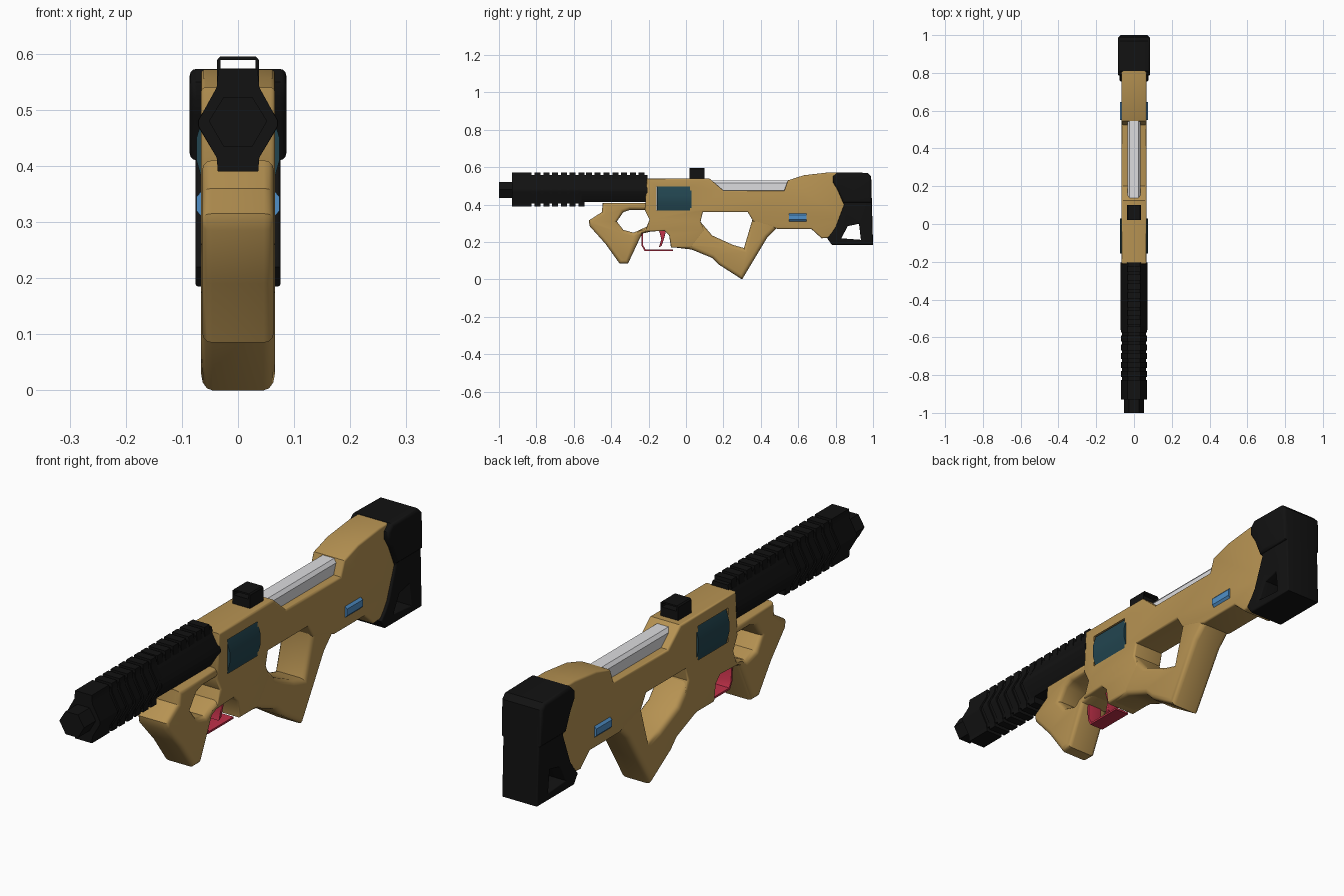
import bpy, bmesh, math
from mathutils import Matrix

cube = bpy.data.objects.get("Cube")
if cube:
    bpy.data.objects.remove(cube, do_unlink=True)


def material(name, rgb, rough=0.6):
    m = bpy.data.materials.new(name)
    m.use_nodes = True
    col = (*rgb, 1)
    m.diffuse_color = col
    bsdf = m.node_tree.nodes["Principled BSDF"]
    bsdf.inputs["Base Color"].default_value = col
    bsdf.inputs["Roughness"].default_value = rough
    return m


TAN = material("tan shell", (0.47, 0.29, 0.085))
BLACK = material("black rubber", (0.006, 0.006, 0.006))
TEAL = material("dark teal panel", (0.016, 0.06, 0.08))
GREY = material("light grey rail", (0.72, 0.72, 0.74))
BLUE = material("blue window", (0.08, 0.28, 0.58))
RED = material("red trigger", (0.52, 0.03, 0.065))

# Side profiles are drawn in (y, z) and thickened along x
SIDE = Matrix(((0, 0, 1, 0), (1, 0, 0, 0), (0, 1, 0, 0), (0, 0, 0, 1)))


def finish(name, mesh, mat):
    mesh.name = name
    bm = bmesh.new()
    bm.from_mesh(mesh)
    bmesh.ops.remove_doubles(bm, verts=bm.verts, dist=0.0001)
    bmesh.ops.recalc_face_normals(bm, faces=bm.faces)
    bm.to_mesh(mesh)
    bm.free()
    mesh.materials.clear()
    mesh.materials.append(mat)
    ob = bpy.data.objects.new(name, mesh)
    bpy.context.collection.objects.link(ob)
    bpy.ops.object.select_all(action="DESELECT")
    ob.select_set(True)
    bpy.context.view_layer.objects.active = ob
    bpy.ops.object.shade_smooth_by_angle(angle=math.radians(35))
    return ob


def slab(name, loops, half, round_edge, mat):
    """Filled side profile with holes and rounded rims."""
    cu = bpy.data.curves.new(name, "CURVE")
    cu.dimensions = "2D"
    cu.fill_mode = "BOTH"
    cu.extrude = half - round_edge
    cu.bevel_depth = round_edge
    cu.bevel_resolution = 2
    cu.offset = -round_edge
    for loop in loops:
        sp = cu.splines.new("POLY")
        sp.points.add(len(loop) - 1)
        for p, (y, z) in zip(sp.points, loop):
            p.co = (y, z, 0, 1)
        sp.use_cyclic_u = True
    tmp = bpy.data.objects.new("tmp", cu)
    bpy.context.collection.objects.link(tmp)
    bpy.context.view_layer.update()
    dg = bpy.context.evaluated_depsgraph_get()
    mesh = bpy.data.meshes.new_from_object(tmp.evaluated_get(dg))
    bpy.data.objects.remove(tmp, do_unlink=True)
    mesh.transform(SIDE)
    return finish(name, mesh, mat)


def prism(name, half_section, spans, mat):
    """Mirrored (x, z) section swept along each y span."""
    section = half_section + [(-x, z) for x, z in reversed(half_section)]
    bm = bmesh.new()
    for y0, y1 in spans:
        a, b = [[bm.verts.new((x, y, z)) for x, z in section] for y in (y0, y1)]
        bm.faces.new(a)
        bm.faces.new(b[::-1])
        for i in range(len(a)):
            j = (i + 1) % len(a)
            bm.faces.new((a[i], b[i], b[j], a[j]))
    mesh = bpy.data.meshes.new(name)
    bm.to_mesh(mesh)
    bm.free()
    return finish(name, mesh, mat)


def box(name, half, y, z, mat):
    return prism(name, [(half, z[1]), (half, z[0])], [y], mat)


# Main shell with an opening for the side panel
shell = [(-.21, .54), (.125, .54), (.2, .475), (.525, .475), (.545, .53),
         (.63, .557), (.76, .572), (.85, .572), (.85, .32), (.79, .225),
         (.725, .22), (.67, .27), (.49, .27), (.36, .31), (.33, .36),
         (.09, .36), (.078, .31), (.1, .26), (.03, .17), (-.08, .17),
         (-.09, .235), (-.115, .26), (-.22, .255), (-.195, .32),
         (-.22, .37)]
opening = [(-.165, .36), (.03, .36), (.03, .505), (-.165, .505)]
slab("shell", [shell, opening], .066, .008, TAN)

# Front grip, curling around the finger hole
front_grip = [(-.18, .41), (-.445, .41), (-.45, .36), (-.52, .315),
              (-.515, .285), (-.43, .19), (-.355, .085), (-.31, .085),
              (-.235, .245), (-.17, .26), (-.17, .3), (-.215, .28),
              (-.28, .25), (-.335, .265), (-.37, .31), (-.335, .36),
              (-.3, .372), (-.18, .372)]
slab("front_grip", [front_grip], .064, .018, TAN)

# Rear grip with its lower arm
rear_grip = [(.5, .29), (.435, .225), (.30, 0), (.175, .08), (.14, .115),
             (.03, .16), (-.07, .172), (-.02, .3), (.08, .305), (.14, .235),
             (.25, .185), (.31, .168), (.355, .32), (.34, .375), (.5, .36)]
slab("rear_grip", [rear_grip], .0655, .02, TAN)

# Rubber butt: lower frame with a slot, and wider upper pad
butt = [(.785, .55), (.81, .57), (.97, .568), (.99, .55), (1, .185),
        (.78, .185), (.755, .22), (.78, .25), (.8, .28), (.845, .4),
        (.81, .48), (.785, .52)]
slot = [(.865, .285), (.925, .298), (.935, .212), (.83, .22)]
slab("butt_frame", [butt, slot], .076, .006, BLACK)
pad = [(.785, .55), (.81, .573), (.97, .57), (.99, .55), (.993, .41),
       (.84, .41), (.81, .48), (.785, .52)]
slab("butt_pad", [pad], .086, .012, BLACK)

# Ribbed barrel shroud
outer = [(.035, .572), (.038, .54), (.07, .482), (.07, .47), (.038, .415), (.036, .39)]
inner = [(.032, .558), (.036, .535), (.064, .48), (.064, .472), (.036, .42), (.034, .405)]
rear = inner[:1] + [(.037, .538), (.071, .482), (.071, .47), (.038, .415)]
prism("barrel_core", inner, [(-.92, -.55)], BLACK)
prism("barrel_rear", rear, [(-.56, -.205)], BLACK)
ribs = [(-.93, -.825)] + [(-.81 + i * .047, -.778 + i * .047) for i in range(6)]
prism("barrel_ribs", outer, ribs, BLACK)
top_ribs = [(-.535 + i * .047, -.503 + i * .047) for i in range(6)] + [(-.253, -.222)]
prism("barrel_top_ribs", [(.035, .572), (.038, .535)], top_ribs, BLACK)
prism("muzzle", [(.026, .522), (.052, .48), (.026, .435)], [(-1, -.92)], BLACK)

# Sight: solid base and open loop
box("sight_base", .037, (.02, .1), (.53, .574), BLACK)
prism("sight_top", [(.032, .595), (.037, .589)], [(.02, .1)], BLACK)
for name, s in (("sight_post_left", 1), ("sight_post_right", -1)):
    post = box(name, .003, (.02, .1), (.57, .59), BLACK)
    post.location.x = s * .034

# Light rail on the lowered top
prism("top_rail", [(.024, .528), (.035, .515), (.035, .47)], [(.13, .55)], GREY)

# Bulging side panel
prism("side_panel", [(.06, .496), (.074, .45), (.074, .41), (.06, .36)],
      [(-.155, .03)], TEAL)

# Small rear windows
prism("rear_window", [(.064, .356), (.074, .345), (.074, .32), (.064, .309)],
      [(.55, .645)], BLUE)

# Trigger and its thin guard
trigger = [(-.145, .265), (-.105, .265), (-.117, .22), (-.13, .18),
           (-.145, .172), (-.132, .215)]
slab("trigger", [trigger], .022, .003, RED)
guard = [(-.24, .25), (-.237, .18), (-.222, .153), (-.07, .153), (-.07, .161),
         (-.217, .161), (-.229, .183), (-.231, .25)]
slab("trigger_guard", [guard], .03, .001, RED)
